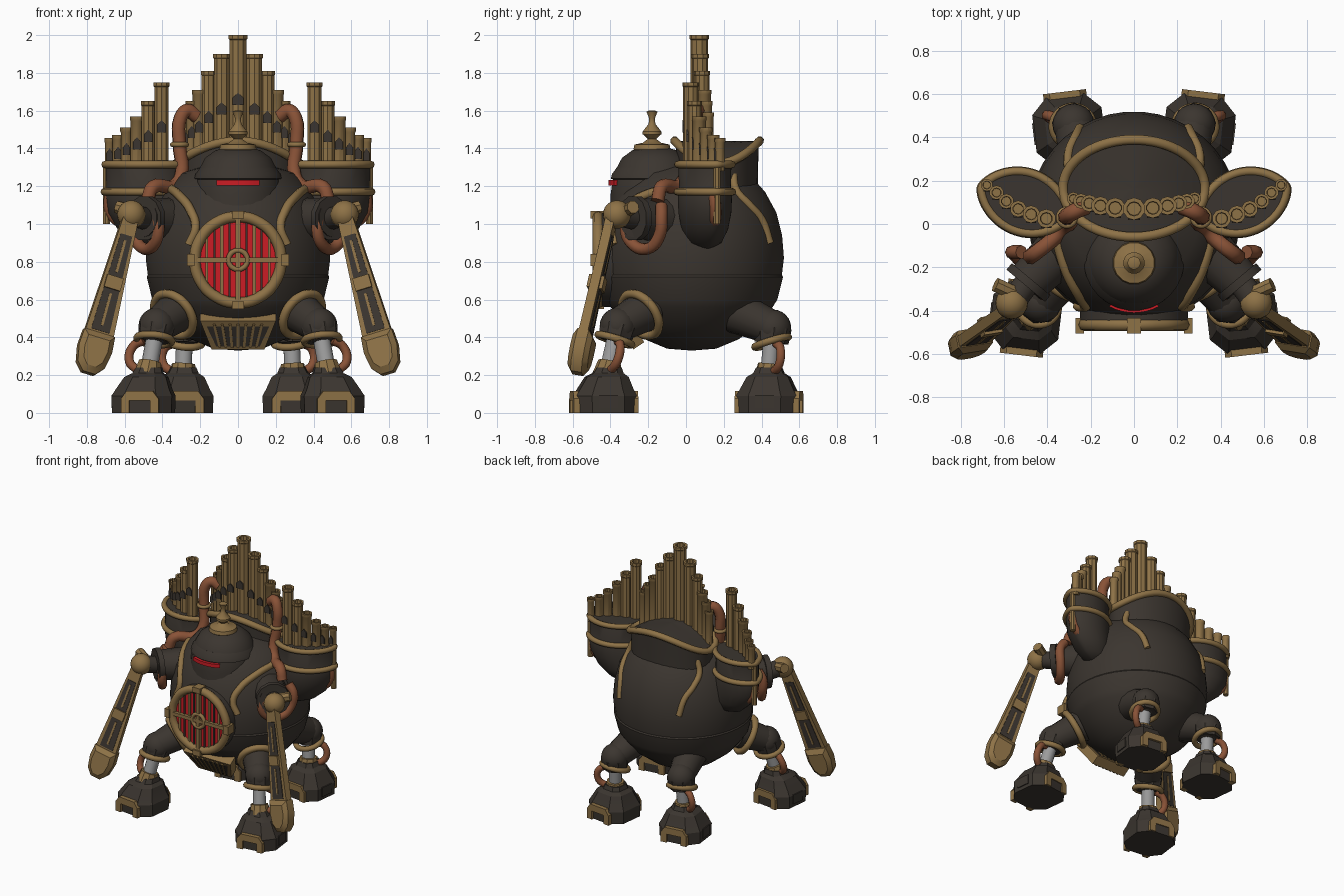
import bpy, bmesh, math
from mathutils import Vector as V, Matrix

if "Cube" in bpy.data.objects:
    bpy.data.objects.remove(bpy.data.objects["Cube"])

def mat(name, c):
    m = bpy.data.materials.new(name)
    m.diffuse_color = (*c, 1)
    m.use_nodes = True
    m.node_tree.nodes["Principled BSDF"].inputs["Base Color"].default_value = m.diffuse_color
    return m

DARK = mat("dark_iron", (0.044, 0.036, 0.029))
GOLD = mat("aged_brass", (0.27, 0.168, 0.062))
COPPER = mat("copper", (0.25, 0.085, 0.038))
RED = mat("red_glow", (0.6, 0.012, 0.018))
STEEL = mat("steel", (0.33, 0.33, 0.33))

def finish(name, bm, m, angle=35):
    bmesh.ops.recalc_face_normals(bm, faces=bm.faces)
    me = bpy.data.meshes.new(name)
    bm.to_mesh(me)
    bm.free()
    o = bpy.data.objects.new(name, me)
    bpy.context.collection.objects.link(o)
    me.materials.append(m)
    bpy.ops.object.select_all(action='DESELECT')
    o.select_set(True)
    bpy.context.view_layer.objects.active = o
    bpy.ops.object.shade_smooth_by_angle(angle=math.radians(angle))
    return o

def loft(name, rings, m, angle=35):
    bm = bmesh.new()
    rows = [[bm.verts.new(p) for p in r] for r in rings]
    for a, b in zip(rows, rows[1:]):
        for i in range(len(a)):
            j = (i + 1) % len(a)
            bm.faces.new((a[i], a[j], b[j], b[i]))
    bm.faces.new(rows[0])
    bm.faces.new(rows[-1])
    return finish(name, bm, m, angle)

def lathe(name, prof, m, at=(0, 0, 0), axis=(0, 0, 1), seg=16):
    q = V(axis).to_track_quat('Z', 'Y')
    ring = lambda r, z: [V(at) + q @ V((max(r, .001) * math.cos(t), max(r, .001) * math.sin(t), z))
                         for t in [2 * math.pi * (i + .5) / seg for i in range(seg)]]
    return loft(name, [ring(r, z) for r, z in prof], m)

def rod(name, a, b, r, m, r2=None, seg=14):
    d = V(b) - V(a)
    return lathe(name, [(r, 0), (r if r2 is None else r2, d.length)], m, a, d, seg)

def ball(name, c, r, m, scale=(1, 1, 1)):
    bm = bmesh.new()
    bmesh.ops.create_uvsphere(bm, u_segments=20, v_segments=12, radius=r)
    bmesh.ops.transform(bm, matrix=Matrix.Translation(c) @ Matrix.Diagonal((*scale, 1)), verts=bm.verts)
    return finish(name, bm, m)

def tube(name, pts, r, m, closed=False):
    cu = bpy.data.curves.new(name, 'CURVE')
    cu.dimensions, cu.bevel_depth, cu.bevel_resolution = '3D', r, 2
    cu.resolution_u, cu.use_fill_caps = 5, True
    sp = cu.splines.new('BEZIER')
    sp.bezier_points.add(len(pts) - 1)
    for bp, p in zip(sp.bezier_points, pts):
        bp.co, bp.handle_left_type, bp.handle_right_type = p, 'AUTO', 'AUTO'
    sp.use_cyclic_u = closed
    o = bpy.data.objects.new(name, cu)
    bpy.context.collection.objects.link(o)
    cu.materials.append(m)
    bpy.ops.object.select_all(action='DESELECT')
    o.select_set(True)
    bpy.context.view_layer.objects.active = o
    bpy.ops.object.convert(target='MESH')

def hoop(name, c, axis, R, r, m):
    q = V(axis).to_track_quat('Z', 'Y')
    tube(name, [V(c) + q @ V((R * math.cos(i * math.pi / 6), R * math.sin(i * math.pi / 6), 0)) for i in range(12)], r, m, True)

def prism(name, outline, o, u, v, thick, m):
    n = V(u).cross(V(v)).normalized() * thick / 2
    ring = lambda k: [V(o) + V(u) * a + V(v) * b + n * k for a, b in outline]
    return loft(name, [ring(-1), ring(1)], m)

def rect(w, h):
    return [(-w, -h), (w, -h), (w, h), (-w, h)]

# Round body with a slight belly band
CY = 0.03
BODY = [(0, .33), (.13, .34), (.25, .39), (.36, .475), (.43, .56), (.455, .6), (.485, .72), (.479, .73),
        (.49, .82), (.48, .94), (.45, 1.06), (.39, 1.17), (.30, 1.27), (0, 1.36)]
lathe("body", BODY, DARK, (0, CY, 0), seg=40)

def on_body(x, z, side):
    for (r0, z0), (r1, z1) in zip(BODY, BODY[1:]):
        if z0 <= z <= z1:
            r = r0 + (r1 - r0) * (z - z0) / (z1 - z0)
            return V((x, CY + side * math.sqrt(max(r * r - x * x, 0)), z))

# Head dome, brow, eye slit and finial
lathe("head", [(.235, 1.0), (.235, 1.16), (.225, 1.23), (.207, 1.29), (.175, 1.35), (.12, 1.39), (.08, 1.4)], DARK, (0, -.165, 0), seg=28)
lathe("brow", [(.222, 1.236), (.233, 1.24), (.226, 1.265), (.2, 1.3)], DARK, (0, -.167, 0), seg=28)
arc = [math.radians(a) for a in range(-118, -61, 7)]
loft("eye_slit", [[V((.234 * k * math.cos(t), -.168 + .234 * k * math.sin(t), z)) for k, z in
     ((1.035, 1.205), (1.035, 1.232), (.9, 1.232), (.9, 1.205))] for t in arc], RED)
lathe("finial", [(.09, 1.385), (.1, 1.395), (.095, 1.42), (.05, 1.43), (.022, 1.45), (.05, 1.475), (.05, 1.49),
                 (.018, 1.53), (.016, 1.56), (.03, 1.595), (.018, 1.6)], GOLD, (0, -.18, 0))

# Arched organ case behind the head
def case_ring(k, z=None):
    out = []
    for i in range(32):
        t = 2 * math.pi * i / 32
        x, y = .32 * k * math.cos(t), .165 + .22 * k * math.sin(t)
        out.append(V((x, y, z if z else 1.325 + .115 * (1 - (x / .32) ** 2))))
    return out
loft("organ_case", [case_ring(.97, .95), case_ring(.97, 1.15), case_ring(1), case_ring(.7), case_ring(.35), case_ring(.03)], DARK)
tube("case_rim", case_ring(1.02), .024, GOLD, True)

# Organ pipes: hollow top, dark mouth at the front
def pipe(name, x, y, z0, z1, r):
    lathe(name, [(r, z0), (r, z1 - .025), (r * 1.1, z1 - .02), (r * 1.1, z1), (r * .7, z1), (r * .65, z1 - .04), (0, z1 - .04)],
          GOLD, (x, y, 0), seg=10)
    zm = z0 + (z1 - z0) * .5
    prism(name + "_mouth", [(-.6 * r, -.03), (.6 * r, -.03), (.6 * r, .01), (0, .035), (-.6 * r, .01)],
          (x, y - r, zm), (1, 0, 0), (0, 0, 1), .009, DARK)
for s in (-1, 1):
    for x, top, r in ((0, 2.0, .047), (.087, 1.9, .043), (.155, 1.81, .039), (.207, 1.71, .036), (.245, 1.65, .032), (.28, 1.59, .028)):
        if x or s > 0:
            pipe("center_pipe", s * x, .07 + .6 * x * x, 1.32, top, r)
    for x, y, top, r in ((.405, .025, 1.75, .04), (.475, .045, 1.65, .037), (.535, .07, 1.57, .035), (.59, .105, 1.51, .032),
                         (.635, .145, 1.47, .03), (.68, .18, 1.455, .026)):
        pipe("side_pipe", s * x, y, 1.28, top, r)

# Leaf-shaped side pods with two brass rims
def pod_ring(s, k, z, shift=0):
    out = []
    for i in range(24):
        t = 2 * math.pi * i / 24
        a, b = .212 * k * math.cos(t), .14 * k * math.sin(t) * abs(math.sin(t)) ** .35
        out.append(V((s * (.505 - shift + .95 * a - .3 * b), .1 + .32 * a + .95 * b, z)))
    return out
for s in (-1, 1):
    loft("side_pod", [pod_ring(s, k, z, h) for k, z, h in ((.25, .87, .08), (.6, .9, .07), (.85, .97, .04), (.97, 1.06, .01),
         (1, 1.17, 0), (.95, 1.19, 0), (.97, 1.31, 0), (.9, 1.325, 0))], DARK)
    tube("pod_lower_rim", pod_ring(s, 1, 1.17), .02, GOLD, True)
    tube("pod_upper_rim", pod_ring(s, .98, 1.315), .02, GOLD, True)
    rod("pod_corner_post", (s * .695, .165, 1.0), (s * .695, .165, 1.32), .02, GOLD, seg=8)

# Furnace window
def disc(name, r, y0, y1, m, seg=32):
    rod(name, (0, y0, .81), (0, y1, .81), r, m, seg=seg)
disc("furnace_housing", .25, -.25, -.45, DARK)
disc("furnace_glow", .215, -.4, -.463, RED)
hoop("furnace_frame", (0, -.465, .81), (0, 1, 0), .228, .03, GOLD)
hoop("furnace_hub", (0, -.48, .81), (0, 1, 0), .05, .014, GOLD)
X, Z = (1, 0, 0), (0, 0, 1)
prism("furnace_crossbar", rect(.22, .013), (0, -.475, .81), X, Z, .03, GOLD)
prism("furnace_upright", rect(.014, .22), (0, -.475, .81), X, Z, .03, GOLD)
for s in (-1, 1):
    for x, w, m in ((.045, .005, DARK), (.085, .009, GOLD), (.125, .005, DARK), (.165, .007, GOLD)):
        prism("furnace_slat", rect(w, math.sqrt(.215 ** 2 - x * x)), (s * x, -.466, .81), X, Z, .012, m)
    prism("frame_stud_side", rect(.02, .032), (s * .25, -.47, .81), X, Z, .07, GOLD)
    prism("frame_stud", rect(.032, .02), (0, -.47, .81 + s * .24), X, Z, .07, GOLD)

# Belly vent
vv = V((0, -.10, .15))
prism("vent_frame", [(-.14, -.5), (.14, -.5), (.2, .5), (-.2, .5)], (0, -.3, .43), X, vv, .07, GOLD)
prism("vent_opening", [(-.115, -.38), (.115, -.38), (.165, .32), (-.165, .32)], (0, -.3, .43), X, vv, .078, DARK)
for i in range(-3, 4):
    prism("vent_slat", [(i * .032 - .007, -.4), (i * .032 + .007, -.4), (i * .042 + .007, .4), (i * .042 - .007, .4)],
          (0, -.3, .43), X, vv, .09, GOLD)

def leg(s, hip, axis, knee, ankle, foot, toe, yaw):
    P = lambda p: V((s * p[0], p[1], p[2]))
    hip, axis, knee, ankle, foot = map(P, (hip, axis, knee, ankle, foot))
    if toe < 0:
        hoop("hip_ring", hip, axis, .126, .024, GOLD)
    rod("thigh", hip - axis.normalized() * .06, knee, .115, DARK, .09)
    ball("knee", knee, .097, DARK)
    d = (ankle - knee).normalized()
    rod("knee_housing", knee, knee + d * .08, .1, DARK, .09, 8)
    hoop("knee_collar", knee + d * .075, (-s * .1, -toe * .3, 1), .092, .02, GOLD)
    rod("piston", knee, ankle, .045, STEEL)
    rod("ankle_collar", ankle - d * .03, ankle + d * .04, .062, GOLD, .075, 10)
    out = V((s * .9, .4 * (1 if toe > 0 else .6), 0)).normalized()
    k, a = knee + d * .08, ankle + d * .02
    tube("leg_hose", [k + out * .06, k + out * .115 - V((0, 0, .03)), (k + a) / 2 + out * .12 - V((0, 0, .03)), a + out * .05], .024, COPPER)
    # stepped octagonal foot with brass toe arch and heel
    R = Matrix.Rotation(s * yaw, 3, 'Z')
    w, c = .158, .085
    octo = [(w, -c), (w, c), (c, w), (-c, w), (-w, c), (-w, -c), (-c, -w), (c, -w)]
    shift = V((ankle.x - foot.x, ankle.y - foot.y, 0))
    loft("foot", [[foot + shift * h + R @ V((x * q, y * q, 0)) + V((0, 0, z)) for x, y in octo] for q, z, h in
         ((1, 0, 0), (1.02, .09, 0), (.9, .125, .1), (.7, .19, .5), (.5, .21, .8), (.42, .24, 1))], DARK, 20)
    u = R @ V((1, 0, 0))
    arch = [(-.1, 0), (-.055, 0), (-.055, .065), (.055, .065), (.055, 0), (.1, 0), (.1, .075), (.07, .115), (-.07, .115), (-.1, .075)]
    for side, e in ((toe, .16), (-toe, .15)):
        prism("foot_arch", arch, foot + R @ V((0, side * e, 0)), u, Z, .035, GOLD)
    prism("foot_side_plate", rect(.05, .035), foot + R @ V((s * .16, 0, .06)), R @ V((0, 1, 0)), Z, .012, DARK)

for s in (-1, 1):
    leg(s, (.34, -.24, .52), (.55, -.6, -.45), (.43, -.36, .46), (.47, -.41, .24), (.5, -.43, 0), -1, .12)
    leg(s, (.25, .31, .5), (.35, .65, -.5), (.28, .46, .45), (.29, .44, .23), (.3, .435, 0), 1, -.12)

    # Arm: brass blade with dark inset panels and a brass paddle tip
    P = lambda x, y, z: V((s * x, y, z))
    top, tip = P(.565, -.39, 1.05), P(.775, -.562, .28)
    v = (tip - top) / .82
    u = P(.85, -.18, 0)
    u = (u - v * u.dot(v) / v.dot(v)).normalized()
    prism("arm_blade", [(-.04, 0), (.04, 0), (.08, .7), (-.08, .7)], top, u, v, .05, GOLD)
    for a, b in ((.12, .36), (.42, .66)):
        wa, wb = .028 + a * .035, .028 + b * .035
        prism("arm_panel", [(-wa, a), (wa, a), (wb, b), (-wb, b)], top, u, v, .058, DARK)
        prism("arm_rib", rect(.007, .09), top + v * (a + b) / 2, u, v, .066, GOLD)
    prism("arm_band", rect(.045, .035), top + v * .39, u, v, .085, GOLD)
    pad = [(-.085, .67), (.085, .67), (.092, .76), (.075, .85), (.035, .895), (-.035, .895), (-.075, .85), (-.092, .76)]
    n = u.cross(v).normalized()
    loft("arm_paddle", [[top + v * (.78 + (b - .78) * k) + u * a * k + n * h for a, b in pad]
         for k, h in ((.7, -.055), (1, -.03), (1, .03), (.7, .055))], GOLD)
    # Shoulder joint
    rod("shoulder", P(.36, -.14, 1.02), P(.5, -.28, 1.03), .12, DARK, .1)
    rod("shoulder_disc", P(.475, -.255, 1.03), P(.5, -.285, 1.03), .12, DARK, seg=12)
    rod("shoulder_axle", P(.5, -.28, 1.03), P(.56, -.36, 1.05), .06, DARK)
    ball("shoulder_cap", P(.565, -.365, 1.05), .075, GOLD)
    rod("shoulder_bolt", P(.53, -.33, 1.06), P(.64, -.28, 1.09), .035, GOLD, seg=8)

    # Copper steam hoses
    tube("steam_hose", [P(.22, .08, 1.57), P(.27, .06, 1.6), P(.305, .04, 1.56), P(.31, .03, 1.42), P(.3, 0, 1.26),
                        P(.34, -.04, 1.2), P(.45, -.13, 1.195), P(.48, -.15, 1.12)], .037, COPPER)
    hoop("hose_clamp", P(.31, .03, 1.42), (0, 0, 1), .038, .013, GOLD)
    tube("shoulder_hose", [P(.52, -.13, 1.1), P(.56, -.13, 1.04), P(.55, -.14, .94), P(.5, -.2, .87), P(.44, -.29, .9), P(.42, -.32, .99), P(.44, -.29, 1.07)], .032, COPPER)
    tube("pod_hose", [P(.65, .13, 1.2), P(.68, .15, 1.13), P(.665, .155, 1.05), P(.62, .15, 1.01), P(.55, .14, .99)], .032, COPPER)

    # Brass body trims, front and back
    tube("front_trim", [on_body(s * x, z, -1) for x, z in ((.36, 1.19), (.31, 1.15), (.25, 1.07), (.225, .98), (.26, .89))], .024, GOLD)
    tube("back_trim", [P(.27, .25, 1.26)] + [on_body(s * x, z, 1) for x, z in ((.3, 1.18), (.3, 1.1), (.27, 1.02), (.25, .9))], .022, GOLD)
